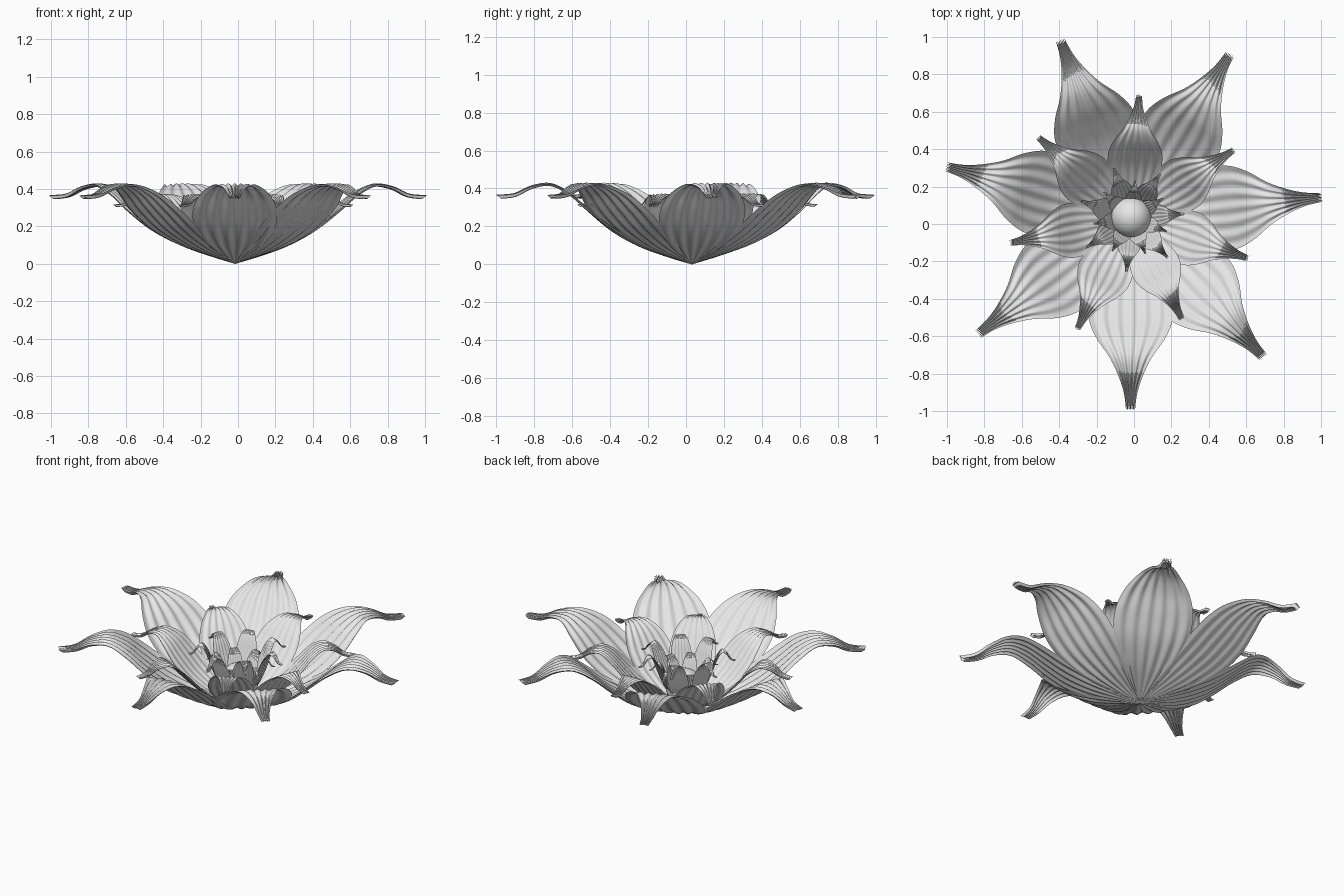
import bpy, bmesh, math
from mathutils import Vector

cube = bpy.data.objects.get("Cube")
if cube:
    bpy.data.objects.remove(cube, do_unlink=True)

# One pale grey for the whole flower
pale = bpy.data.materials.new("pale_grey")
pale.use_nodes = True
pale.diffuse_color = (0.8, 0.8, 0.8, 1)
pale.node_tree.nodes["Principled BSDF"].inputs["Base Color"].default_value = pale.diffuse_color

CENTRE = Vector((-0.015, 0.03, 0))

# Petal centreline and half width: (distance out, height, half width)
PROFILE = [Vector(p) for p in (
    (0, 0, 0.004), (0.14, 0.045, 0.09), (0.28, 0.1, 0.165), (0.42, 0.18, 0.215),
    (0.54, 0.28, 0.225), (0.64, 0.37, 0.185), (0.74, 0.422, 0.115),
    (0.84, 0.41, 0.066), (0.93, 0.368, 0.036), (1.015, 0.358, 0.024))]
LENGTH_STEPS, WIDTH_STEPS = 45, 36


def profile_at(t):
    """Smooth curve through the profile points."""
    x = t * (len(PROFILE) - 1)
    i = min(int(x), len(PROFILE) - 2)
    f = x - i
    a, b, c, d = (PROFILE[max(0, min(k, len(PROFILE) - 1))] for k in range(i - 1, i + 3))
    return b + 0.5 * f * (c - a + f * (2 * a - 5 * b + 4 * c - d + f * (3 * (b - c) + d - a)))


def add_petal(name, angle, reach, rise):
    """Ribbed sheet bent along the profile, gathered into pleats at its tip."""
    bm = bmesh.new()
    rows = []
    out = Vector((math.cos(angle), math.sin(angle), 0))
    side = Vector((-out.y, out.x, 0))
    for i in range(LENGTH_STEPS + 1):
        t = i / LENGTH_STEPS
        p = profile_at(t)
        slope = profile_at(min(t + 0.01, 1)) - profile_at(max(t - 0.01, 0))
        normal = (-out * slope.y * rise + Vector((0, 0, slope.x * reach))).normalized()
        tip = max(0, (t - 0.65) / 0.35)
        pleat = 0.006 * min(1, t * 4) + 0.004 * tip
        cup = 0.15 * (1 - 2 * t) * p.z
        row = []
        for j in range(WIDTH_STEPS + 1):
            u = 2 * j / WIDTH_STEPS - 1
            wave = math.cos(6 * math.pi * u)
            along = p.x + 0.012 * wave * tip ** 4
            co = out * along * reach + side * u * p.z * reach
            co.z = p.y * rise
            co += normal * (pleat * wave + cup * u * u) * reach
            co.z = max(co.z, 0)
            row.append(bm.verts.new(CENTRE + co))
        rows.append(row)
    for r0, r1 in zip(rows, rows[1:]):
        for j in range(WIDTH_STEPS):
            bm.faces.new((r0[j], r1[j], r1[j + 1], r0[j + 1]))
    for f in bm.faces:
        f.smooth = True
    bm.normal_update()
    mesh = bpy.data.meshes.new(name)
    bm.to_mesh(mesh)
    bm.free()
    mesh.materials.append(pale)
    obj = bpy.data.objects.new(name, mesh)
    bpy.context.collection.objects.link(obj)


# Rings of seven petals: name, first angle, step, reach, rise
for name, start, step, reach, rise in (
        ("outer_petal", 313.6, 52.7, 1.0, 1.0),
        ("middle_petal", 341.1, 52.6, 0.645, 0.87),
        ("inner_petal", 313, 52, 0.28, 0.86),
        ("heart_petal", 340, 52, 0.2, 0.66)):
    for k in range(7):
        # the last middle petal sits a little shorter
        short = 0.91 if name == "middle_petal" and k == 6 else 1
        add_petal(f"{name}_{k + 1}", math.radians(start + step * k), reach * short, rise)

# Round seed head
bpy.ops.mesh.primitive_uv_sphere_add(segments=32, ring_count=16, radius=0.108,
                                     location=CENTRE + Vector((0, 0.007, 0.14)))
head = bpy.context.object
head.name = "seed_head"
head.data.materials.append(pale)
bpy.ops.object.shade_smooth()
